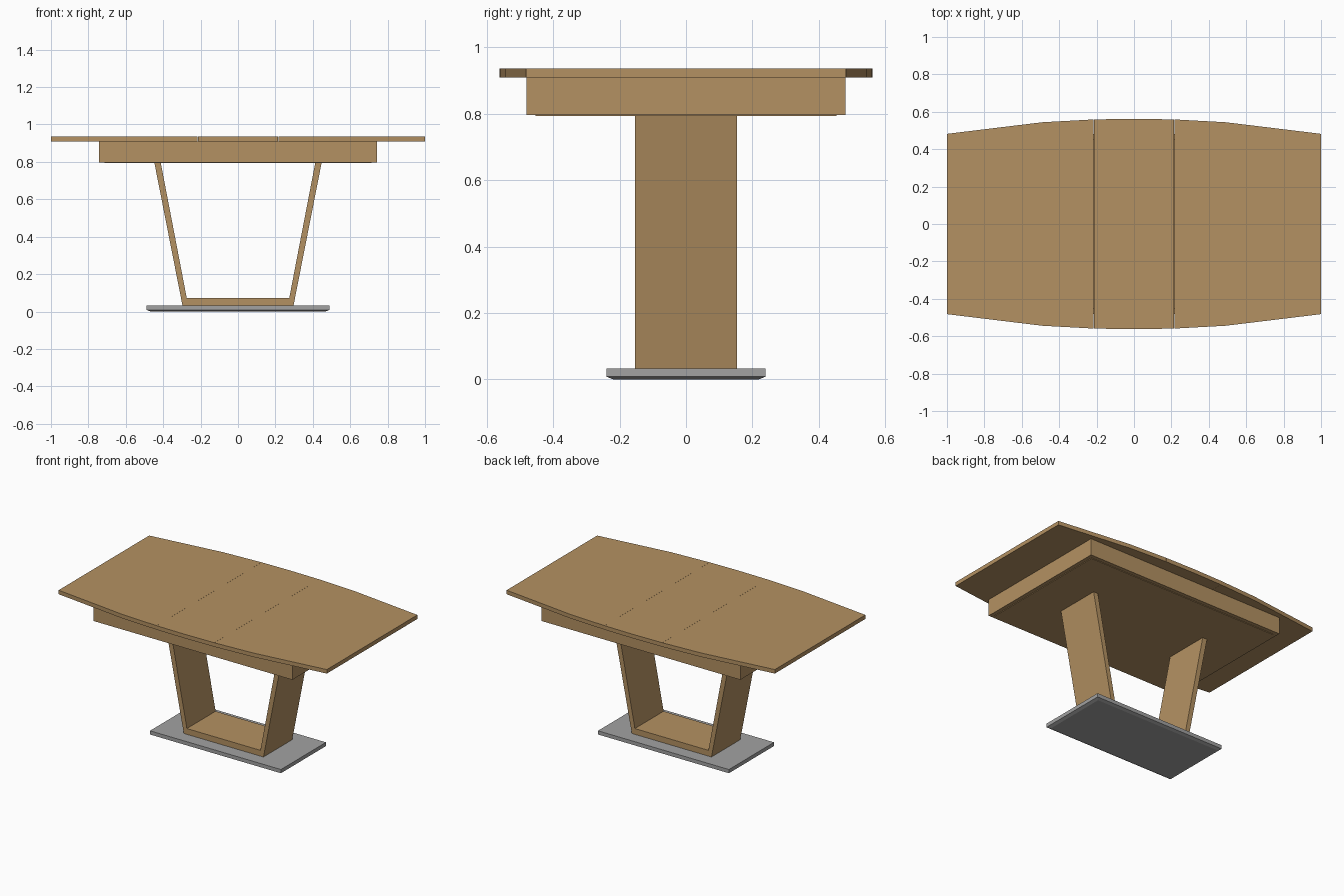
import bpy, bmesh

if "Cube" in bpy.data.objects:
    bpy.data.objects.remove(bpy.data.objects["Cube"])


def material(name, rgb):
    m = bpy.data.materials.new(name)
    m.diffuse_color = (*rgb, 1)
    m.use_nodes = True
    m.node_tree.nodes["Principled BSDF"].inputs["Base Color"].default_value = m.diffuse_color
    return m


WOOD = material("oak wood", (0.455, 0.283, 0.122))
GREY = material("grey metal", (0.36, 0.36, 0.36))


def prism(name, pts, axis, lo, hi, mat):
    """Extrude a closed 2D profile along y or z, from lo to hi."""
    bm = bmesh.new()
    put = (lambda a, b, t: (a, t, b)) if axis == "y" else (lambda a, b, t: (a, b, t))
    face = bm.faces.new([bm.verts.new(put(a, b, lo)) for a, b in pts])
    new = bmesh.ops.extrude_face_region(bm, geom=[face])["geom"]
    offset = put(0, 0, hi - lo)
    bmesh.ops.translate(bm, vec=offset, verts=[g for g in new if isinstance(g, bmesh.types.BMVert)])
    bmesh.ops.recalc_face_normals(bm, faces=bm.faces)
    me = bpy.data.meshes.new(name)
    bm.to_mesh(me)
    bm.free()
    me.materials.append(mat)
    ob = bpy.data.objects.new(name, me)
    bpy.context.collection.objects.link(ob)
    return ob


def box(name, x0, x1, y0, y1, z0, z1, mat):
    return prism(name, [(x0, y0), (x1, y0), (x1, y1), (x0, y1)], "z", z0, z1, mat)


# Table top: three leaves following a bowed outline
def leaf(name, edge):
    outline = [(x, -y) for x, y in edge] + [(x, y) for x, y in reversed(edge)]
    prism(name, outline, "z", 0.909, 0.936, WOOD)


SEAM = 0.215
end_edge = [(SEAM + 0.0005, 0.559), (0.49, 0.544), (1.0, 0.482)]
leaf("right_leaf", end_edge)
leaf("left_leaf", [(-x, y) for x, y in reversed(end_edge)])
leaf("middle_leaf", [(-SEAM, 0.559), (0, 0.5625), (SEAM, 0.559)])

# Apron: long side boards with end boards between them, and a bottom panel
for s, side in ((-1, "front"), (1, "back")):
    box(side + "_apron", -0.742, 0.742, *sorted((s * 0.453, s * 0.48)), 0.797, 0.909, WOOD)
for s, side in ((-1, "left"), (1, "right")):
    box(side + "_apron", *sorted((s * 0.715, s * 0.741)), -0.453, 0.453, 0.797, 0.909, WOOD)
box("apron_bottom_panel", -0.715, 0.715, -0.453, 0.453, 0.793, 0.815, WOOD)

# Slanted legs mitred to the foot board
for s, side in ((-1, "left"), (1, "right")):
    prism(side + "_leg", [(s * 0.297, 0.033), (s * 0.447, 0.795), (s * 0.413, 0.795), (s * 0.274, 0.072)],
          "y", -0.153, 0.153, WOOD)
prism("foot_board", [(-0.297, 0.033), (0.297, 0.033), (0.274, 0.072), (-0.274, 0.072)],
      "y", -0.153, 0.153, WOOD)

# Base plate with its lower edge tapered inwards
plate = box("base_plate", -0.488, 0.488, -0.24, 0.24, 0.0, 0.033, GREY)
bm = bmesh.new()
bm.from_mesh(plate.data)
cut = bmesh.ops.bisect_plane(bm, geom=bm.verts[:] + bm.edges[:] + bm.faces[:],
                             plane_co=(0, 0, 0.008), plane_no=(0, 0, 1))
for v in bm.verts:
    if v.co.z < 0.004:
        v.co.x *= 0.468 / 0.488
        v.co.y *= 0.22 / 0.24
bm.to_mesh(plate.data)
bm.free()
